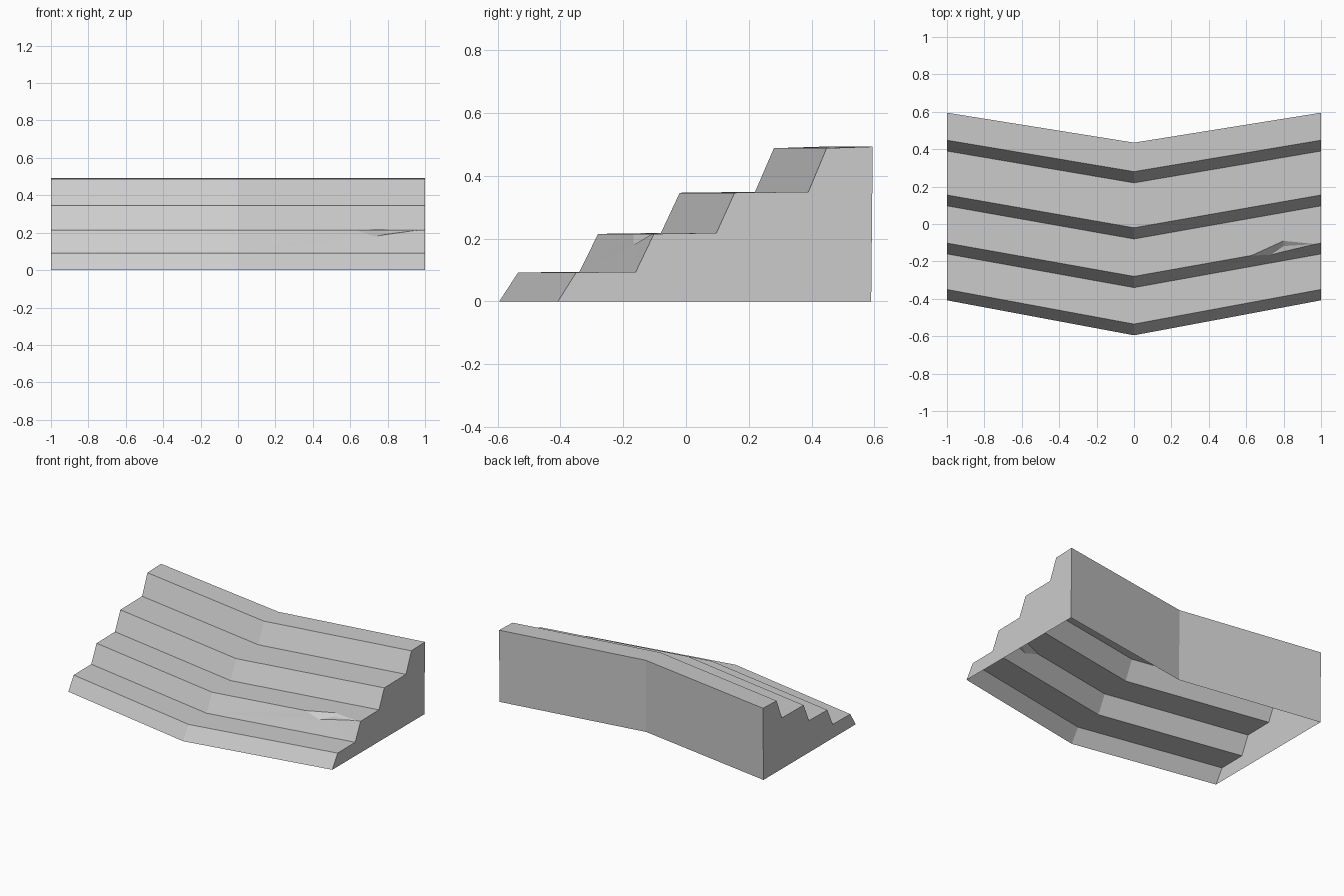
import bpy, bmesh

cube = bpy.data.objects.get("Cube")
if cube:
    bpy.data.objects.remove(cube)

# Stone colour
stone = bpy.data.materials.new("stone_grey")
stone.use_nodes = True
GREY = (0.6, 0.6, 0.6, 1)
stone.diffuse_color = GREY
stone.node_tree.nodes["Principled BSDF"].inputs["Base Color"].default_value = GREY

# Stepped outline (y, z) at the middle, from the front foot to the back foot
OUTLINE = [(-0.595, 0), (-0.535, 0.092), (-0.34, 0.094), (-0.28, 0.215),
           (-0.08, 0.218), (-0.02, 0.346), (0.22, 0.349), (0.28, 0.488),
           (0.435, 0.493), (0.43, 0)]
SWEEP = [0.187, 0.185, 0.18, 0.178, 0.177, 0.175, 0.17, 0.168, 0.16, 0.16]
CHIPPED_RISER, CHIPPED_TREAD = 2, 3

bm = bmesh.new()


def section(x):
    """Outline at x, swept backwards towards the ends."""
    return [bm.verts.new((x, y + s * abs(x), z)) for (y, z), s in zip(OUTLINE, SWEEP)]


right, middle, left = (section(x) for x in (-1, 0, 1))

# Chip broken out of the second step's edge
edge_y, edge_z = OUTLINE[CHIPPED_TREAD]


def on_edge(x):
    return bm.verts.new((x, edge_y + SWEEP[CHIPPED_TREAD] * x, edge_z))


chip_in, chip_out = on_edge(0.63), on_edge(0.97)
chip_low, chip_lip, chip_floor, chip_back = (bm.verts.new(p) for p in (
    (0.73, -0.166, 0.18), (0.79, -0.15, 0.19), (0.80, -0.118, 0.197), (0.80, -0.09, 0.2155)))

# Risers, treads and back wall; the underside stays open
for i in range(len(OUTLINE) - 1):
    bm.faces.new((right[i], middle[i], middle[i + 1], right[i + 1]))
    a, b, c, d = middle[i], left[i], left[i + 1], middle[i + 1]
    if i == CHIPPED_RISER:
        bm.faces.new((a, b, c, chip_out, chip_lip, chip_low, chip_in, d))
    elif i == CHIPPED_TREAD:
        bm.faces.new((a, chip_in, chip_back, chip_out, b, c, d))
    else:
        bm.faces.new((a, b, c, d))

# Broken surfaces inside the chip
bm.faces.new((chip_in, chip_low, chip_floor, chip_back))
bm.faces.new((chip_low, chip_lip, chip_floor))
bm.faces.new((chip_lip, chip_out, chip_floor))
bm.faces.new((chip_floor, chip_out, chip_back))

# End walls
bm.faces.new(right)
bm.faces.new(left)

bmesh.ops.recalc_face_normals(bm, faces=bm.faces)
bmesh.ops.triangulate(bm, faces=[f for f in bm.faces if len(f.verts) > 4])

mesh = bpy.data.meshes.new("angled_steps")
bm.to_mesh(mesh)
bm.free()
mesh.materials.append(stone)
steps = bpy.data.objects.new("angled_steps", mesh)
bpy.context.collection.objects.link(steps)
